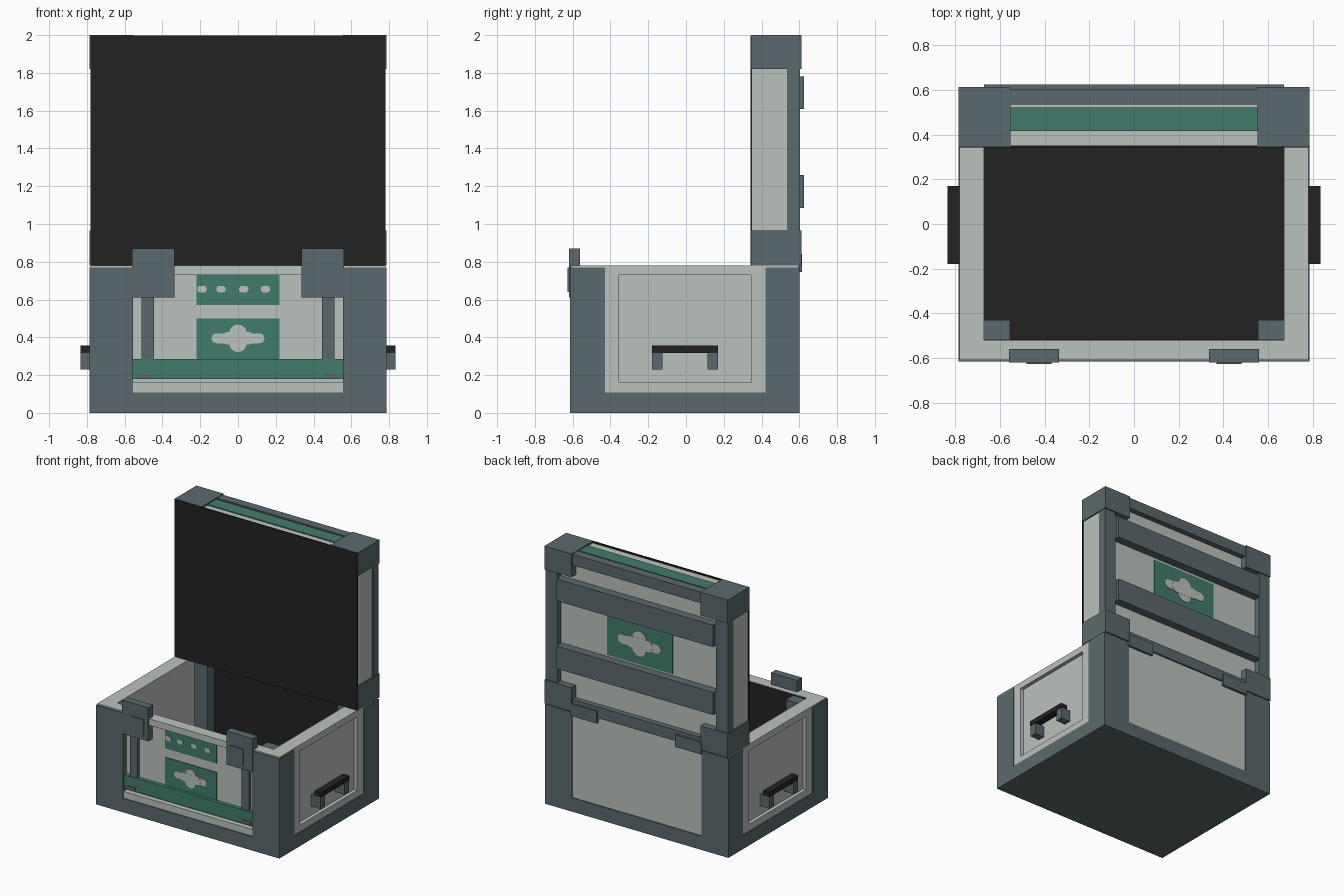
import bpy, bmesh, math

if "Cube" in bpy.data.objects:
    bpy.data.objects.remove(bpy.data.objects["Cube"], do_unlink=True)


def material(name, rgb):
    m = bpy.data.materials.new(name)
    m.use_nodes = True
    color = (*rgb, 1)
    m.diffuse_color = color
    m.node_tree.nodes["Principled BSDF"].inputs["Base Color"].default_value = color
    return m


LIGHT = material("pale grey", (0.50, 0.54, 0.51))
SLATE = material("slate", (0.102, 0.141, 0.15))
GREEN = material("green", (0.053, 0.202, 0.153))
DARK = material("near black", (0.016, 0.016, 0.016))


def add(name, bm, mat):
    bmesh.ops.recalc_face_normals(bm, faces=bm.faces)
    mesh = bpy.data.meshes.new(name)
    bm.to_mesh(mesh)
    bm.free()
    if mat:
        mesh.materials.append(mat)
    ob = bpy.data.objects.new(name, mesh)
    bpy.context.scene.collection.objects.link(ob)
    return ob


def box(name, x, y, z, mat):
    """Box from its (low, high) range on each axis."""
    bm = bmesh.new()
    bmesh.ops.create_cube(bm, size=1)
    for v in bm.verts:
        v.co = [r[0] if c < 0 else r[1] for c, r in zip(v.co, (x, y, z))]
    return add(name, bm, mat)


def pair(name, x, y, z, mat):
    """Box on the left (+x) and its mirror on the right."""
    box("left_" + name, x, y, z, mat)
    box("right_" + name, (-x[1], -x[0]), y, z, mat)


def carve(ob, x, y, z):
    cutter = box("cutter", x, y, z, None)
    cutter.hide_render = True
    mod = ob.modifiers.new("carve", 'BOOLEAN')
    mod.operation = 'DIFFERENCE'
    mod.solver = 'EXACT'
    mod.object = cutter
    bpy.context.view_layer.objects.active = ob
    bpy.ops.object.modifier_apply(modifier=mod.name)
    bpy.data.objects.remove(cutter, do_unlink=True)


def rounded_plate(name, cx, cz, hx, hz, y, mat):
    """Thin plate in the xz plane with fully rounded ends."""
    r = min(hx, hz)
    bm = bmesh.new()
    verts = []
    for i, (sx, sz) in enumerate(((1, 1), (-1, 1), (-1, -1), (1, -1))):
        for k in range(5):
            a = math.pi / 2 * (i + k / 4)
            verts.append(bm.verts.new((cx + sx * (hx - r) + r * math.cos(a), y[0],
                                       cz + sz * (hz - r) + r * math.sin(a))))
    bmesh.ops.remove_doubles(bm, verts=verts, dist=0.0001)
    face = bm.faces.new(list(bm.verts))
    ext = bmesh.ops.extrude_face_region(bm, geom=[face])["geom"]
    for v in ext:
        if isinstance(v, bmesh.types.BMVert):
            v.co.y = y[1]
    add(name, bm, mat)


def cross(name, cz, size, y0, out):
    rounded_plate(name + "_arm", 0, cz, size, size * 0.19, (y0, y0 + out * 0.004), LIGHT)
    rounded_plate(name + "_post", 0, cz, size * 0.33, size * 0.52, (y0, y0 + out * 0.005), LIGHT)
    rounded_plate(name + "_hub", 0, cz, size * 0.62, size * 0.24, (y0, y0 + out * 0.006), LIGHT)


# Case body with cavity and recessed panels
body = box("case_body", (-0.78, 0.78), (-0.608, 0.595), (0.05, 0.78), LIGHT)
carve(body, (-0.67, 0.67), (-0.52, 0.51), (0.1, 1))
carve(body, (-0.65, 0.65), (-1, -0.57), (0.16, 0.73))
for s in (-1, 1):
    carve(body, sorted((s * 0.752, s)), (-0.355, 0.345), (0.16, 0.73))

# Base and corner posts
box("base_rail", (-0.785, 0.785), (-0.615, 0.602), (0, 0.108), SLATE)
pair("front_post", (0.555, 0.785), (-0.615, -0.43), (0.05, 0.77), SLATE)
pair("back_post", (0.555, 0.785), (0.422, 0.602), (0.05, 0.77), SLATE)

# Cavity lining
box("cavity_floor", (-0.67, 0.67), (-0.52, 0.51), (0.105, 0.112), DARK)
box("front_lining", (-0.67, 0.67), (-0.522, -0.516), (0.11, 0.775), DARK)
box("back_lining", (-0.67, 0.67), (0.506, 0.512), (0.11, 0.775), DARK)

# Front panel details
box("front_green_bar", (-0.556, 0.556), (-0.6, -0.56), (0.18, 0.285), GREEN)
pair("front_strut", (0.445, 0.51), (-0.595, -0.56), (0.28, 0.65), SLATE)
pair("strut_foot", (0.46, 0.53), (-0.606, -0.59), (0.185, 0.21), SLATE)
box("front_badge", (-0.22, 0.22), (-0.577, -0.57), (0.28, 0.5), GREEN)
cross("front_cross", 0.395, 0.14, -0.577, -1)
box("front_upper_badge", (-0.22, 0.22), (-0.577, -0.57), (0.57, 0.73), GREEN)
for i, x in enumerate((-0.19, -0.09, 0.03, 0.145)):
    rounded_plate(f"badge_dot_{i + 1}", x, 0.655, 0.025, 0.018, (-0.582, -0.577), LIGHT)

# Latches
pair("latch", (0.335, 0.56), (-0.62, -0.56), (0.61, 0.87), SLATE)
pair("latch_plate", (0.37, 0.48), (-0.627, -0.61), (0.64, 0.77), SLATE)

# Side handles
pair("handle_grip", (0.78, 0.835), (-0.18, 0.17), (0.318, 0.356), DARK)
for name, y in (("front", (-0.18, -0.125)), ("back", (0.115, 0.17))):
    pair(f"handle_{name}_leg", (0.74, 0.833), y, (0.23, 0.32), SLATE)

# Open lid: body, dark inner panel and rear frame
box("lid_body", (-0.775, 0.775), (0.346, 0.56), (0.79, 1.985), LIGHT)
box("lid_inner_panel", (-0.782, 0.782), (0.342, 0.35), (0.78, 1.998), DARK)
box("lid_top_stripe", (-0.556, 0.556), (0.415, 0.522), (1.98, 1.992), GREEN)
pair("lid_frame_post", (0.68, 0.78), (0.535, 0.603), (0.785, 1.99), SLATE)
box("lid_top_rail", (-0.7, 0.7), (0.535, 0.603), (1.91, 1.995), SLATE)
box("lid_bottom_rail", (-0.7, 0.7), (0.535, 0.603), (0.785, 0.87), SLATE)
for name, z in (("lower", (0.78, 0.965)), ("upper", (1.82, 2.0))):
    pair(f"{name}_lid_corner", (0.552, 0.785), (0.346, 0.612), z, SLATE)

# Lid rear bars, badge and hinges
for name, z in (("lower", (1.085, 1.26)), ("upper", (1.61, 1.78))):
    box(f"{name}_lid_bar", (-0.67, 0.67), (0.55, 0.625), z, SLATE)
    pair(f"{name}_lid_bar_end", (0.66, 0.69), (0.55, 0.6), z, SLATE)
box("lid_badge", (-0.28, 0.28), (0.56, 0.567), (1.275, 1.59), GREEN)
cross("lid_cross", 1.435, 0.185, 0.567, 1)
pair("hinge", (0.335, 0.56), (0.58, 0.614), (0.745, 0.84), SLATE)
